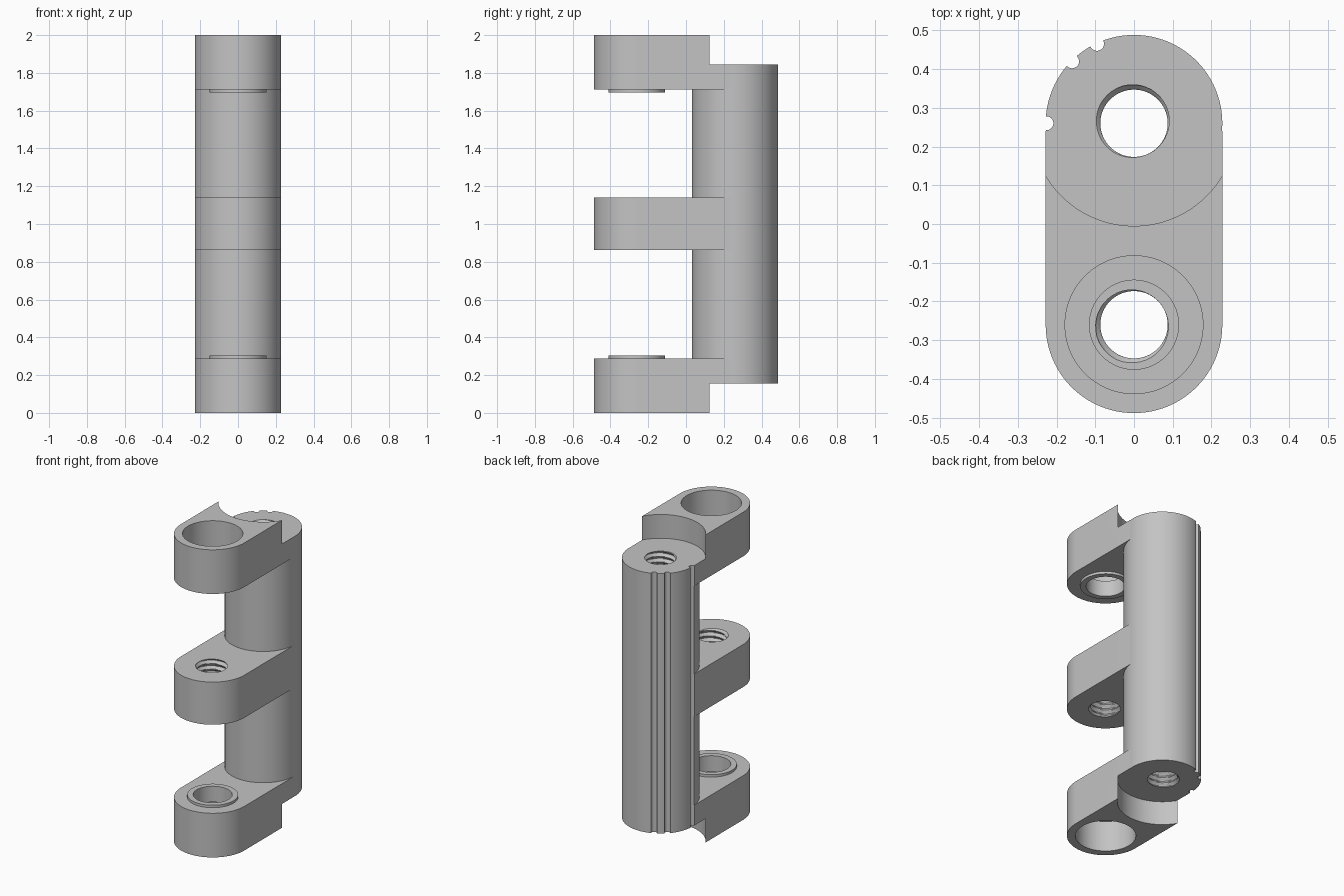
import bpy
import bmesh
from math import pi, cos, sin, radians

cube = bpy.data.objects.get("Cube")
if cube:
    bpy.data.objects.remove(cube, do_unlink=True)

R = 0.228            # radius of the column and of the arm ends
AXIS = 0.26          # distance of both bore axes from the middle
COL_LOW, COL_HIGH = 0.155, 1.845
THREAD_PITCH = 0.036

steel = bpy.data.materials.new("plain grey")
steel.use_nodes = True
grey = (0.55, 0.55, 0.55, 1)
steel.diffuse_color = grey
steel.node_tree.nodes["Principled BSDF"].inputs["Base Color"].default_value = grey


def finish(name, bm):
    bmesh.ops.recalc_face_normals(bm, faces=bm.faces)
    mesh = bpy.data.meshes.new(name)
    bm.to_mesh(mesh)
    bm.free()
    mesh.materials.append(steel)
    obj = bpy.data.objects.new(name, mesh)
    bpy.context.collection.objects.link(obj)
    return obj


def prism(name, outline, low, high):
    bm = bmesh.new()
    base = bm.faces.new([bm.verts.new((x, y, low)) for x, y in outline])
    top = bmesh.ops.extrude_face_region(bm, geom=[base])["geom"]
    moved = [v for v in top if isinstance(v, bmesh.types.BMVert)]
    bmesh.ops.translate(bm, verts=moved, vec=(0, 0, high - low))
    return finish(name, bm)


def circle(x, y, radius, count=96):
    return [(x + radius * cos(2 * pi * i / count), y + radius * sin(2 * pi * i / count))
            for i in range(count)]


def disc(name, y, radius, low, high, x=0, count=96):
    return prism(name, circle(x, y, radius, count), low, high)


def combine(target, tool, operation):
    mod = target.modifiers.new(operation, 'BOOLEAN')
    mod.operation = operation
    mod.solver = 'EXACT'
    mod.object = tool
    bpy.context.view_layer.objects.active = target
    bpy.ops.object.modifier_apply(modifier=mod.name)
    bpy.data.objects.remove(tool, do_unlink=True)


def thread_cutter(name, y, low, high, count=40, rows=8):
    """Closed plug whose radius follows a helical thread."""
    bm = bmesh.new()
    step = THREAD_PITCH / rows
    rings = []
    for k in range(int((high - low) / step) + 2):
        ring = []
        for i in range(count):
            phase = (k / rows - i / count) % 1
            wave = min(1, max(0, 2.6 * abs(phase - 0.5) - 0.15))
            r = 0.087 + 0.014 * wave
            a = 2 * pi * i / count
            ring.append(bm.verts.new((r * cos(a), y + r * sin(a), low + k * step)))
        rings.append(ring)
    for lower, upper in zip(rings, rings[1:]):
        for i in range(count):
            j = (i + 1) % count
            bm.faces.new((lower[i], lower[j], upper[j], upper[i]))
    bm.faces.new(rings[0][::-1])
    bm.faces.new(rings[-1])
    bmesh.ops.triangulate(bm, faces=bm.faces)
    return finish(name, bm)


def arm(name, low, high):
    # Rounded front end, straight sides running back into the column
    front = [(R * cos(pi + pi * i / 48), -AXIS + R * sin(pi + pi * i / 48))
             for i in range(49)]
    return prism(name, front + [(R, 0.24), (-R, 0.24)], low, high)


def end_arm(name, low, high, outward):
    """Arm with a recess outside, a thin boss inside and a concave step."""
    body = arm(name, low, high)
    inner, outer = (low, high) if outward > 0 else (high, low)

    def span(a, b):
        return min(a, b), max(a, b)

    combine(body, disc("boss", -AXIS, 0.15,
                       *span(inner + 0.02 * outward, inner - 0.016 * outward)), 'UNION')
    combine(body, disc("bore", -AXIS, 0.115,
                       *span(inner - 0.1 * outward, outer + 0.1 * outward)), 'DIFFERENCE')
    combine(body, disc("recess", -AXIS, 0.178,
                       *span(outer - 0.2 * outward, outer + 0.1 * outward)), 'DIFFERENCE')
    step = COL_HIGH if outward > 0 else COL_LOW
    combine(body, disc("step", AXIS, 0.265,
                       *span(step, outer + 0.1 * outward), count=128), 'DIFFERENCE')
    return body


# Column with its three arms
bracket = disc("hinge_bracket", AXIS, R, COL_LOW, COL_HIGH)
for part in (end_arm("upper_arm", 1.713, 2.0, 1),
             arm("middle_arm", 0.863, 1.14),
             end_arm("lower_arm", 0.0, 0.287, -1)):
    combine(bracket, part, 'UNION')

# Narrow round grooves along the column
for angle in (180, 135, 115):
    a = radians(angle)
    groove = disc("groove", AXIS + (R - 0.002) * sin(a), 0.018, COL_LOW - 0.05,
                  COL_HIGH + 0.05, x=(R - 0.002) * cos(a), count=24)
    combine(bracket, groove, 'DIFFERENCE')

# Threaded bores through the column and the middle arm
combine(bracket, thread_cutter("column_thread", AXIS, COL_LOW - 0.05, COL_HIGH + 0.05),
        'DIFFERENCE')
combine(bracket, thread_cutter("arm_thread", -AXIS, 0.83, 1.17), 'DIFFERENCE')

# Smooth curved walls, crisp edges
bpy.ops.object.select_all(action='DESELECT')
bracket.select_set(True)
bpy.context.view_layer.objects.active = bracket
bpy.ops.object.shade_smooth_by_angle(angle=radians(25))
